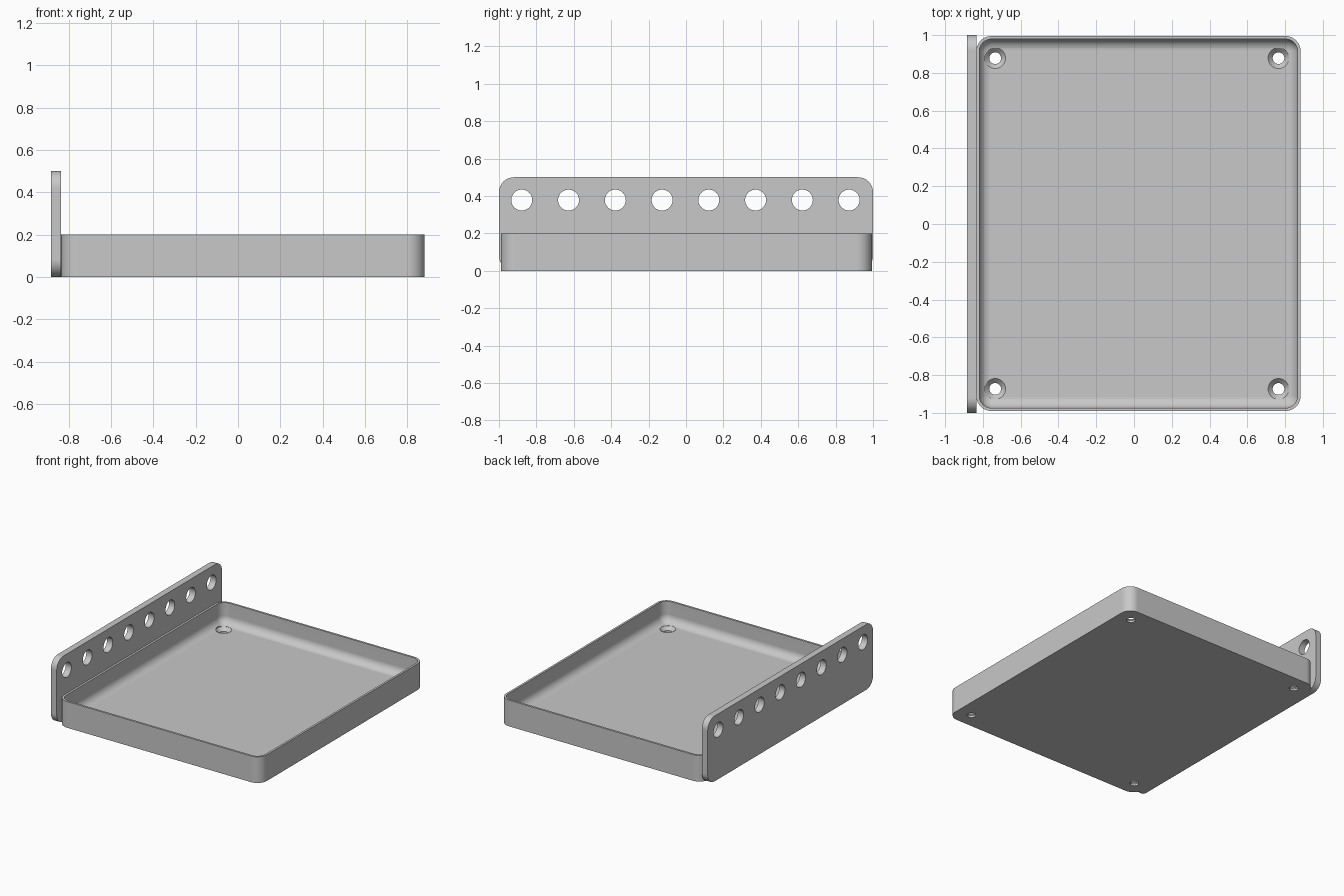
import bpy, bmesh, math
from mathutils import Vector

cube = bpy.data.objects.get("Cube")
if cube:
    bpy.data.objects.remove(cube, do_unlink=True)

grey = bpy.data.materials.new("plain grey")
grey.use_nodes = True
colour = (0.58, 0.58, 0.58, 1)
grey.diffuse_color = colour
grey.node_tree.nodes["Principled BSDF"].inputs["Base Color"].default_value = colour


def rounded_rect(u0, u1, v0, v1, r, steps=8):
    """Counter-clockwise outline with rounded corners."""
    corners = [(u1 - r, v1 - r), (u0 + r, v1 - r), (u0 + r, v0 + r), (u1 - r, v0 + r)]
    points = []
    for k, (u, v) in enumerate(corners):
        for i in range(steps + 1):
            a = (k + i / steps) * math.pi / 2
            points.append((u + r * math.cos(a), v + r * math.sin(a)))
    return points


def circle(u, v, r, steps=32):
    angles = [2 * math.pi * i / steps for i in range(steps)]
    return [(u + r * math.cos(a), v + r * math.sin(a)) for a in angles]


def loft(bm, rings):
    """Skin a list of closed rings and cap both ends."""
    loops = [[bm.verts.new(p) for p in ring] for ring in rings]
    n = len(loops[0])
    for a, b in zip(loops, loops[1:]):
        for i in range(n):
            j = (i + 1) % n
            bm.faces.new((a[i], a[j], b[j], b[i]))
    bm.faces.new(loops[0][::-1])
    bm.faces.new(loops[-1])


def make_object(name, bm):
    bmesh.ops.recalc_face_normals(bm, faces=bm.faces)
    mesh = bpy.data.meshes.new(name)
    bm.to_mesh(mesh)
    bm.free()
    mesh.materials.append(grey)
    ob = bpy.data.objects.new(name, mesh)
    bpy.context.collection.objects.link(ob)
    return ob


def drill(ob, cutter):
    """Subtract the cutter, then shade smooth with sharp edges kept."""
    mod = ob.modifiers.new("holes", "BOOLEAN")
    mod.operation = "DIFFERENCE"
    mod.solver = "EXACT"
    mod.object = cutter
    bpy.context.view_layer.update()
    graph = bpy.context.evaluated_depsgraph_get()
    mesh = bpy.data.meshes.new_from_object(ob.evaluated_get(graph))
    ob.modifiers.clear()
    ob.data = mesh
    bpy.data.objects.remove(cutter, do_unlink=True)
    mesh.shade_smooth()
    mesh.set_sharp_from_angle(angle=math.radians(30))
    weighted = ob.modifiers.new("weighted normals", "WEIGHTED_NORMAL")
    weighted.keep_sharp = True


# Tray: thin walls with a rounded fillet down to the floor
x0, x1, y0, y1 = -0.835, 0.882, -0.99, 0.995
height, floor, wall, fillet, corner = 0.2, 0.04, 0.016, 0.06, 0.08
section = [(0, 0), (0, height), (wall, height)]
for i in range(9):
    a = i / 8 * math.pi / 2
    section.append((wall + fillet * (1 - math.cos(a)), floor + fillet * (1 - math.sin(a))))
bm = bmesh.new()
loft(bm, [[(u, v, z) for u, v in rounded_rect(x0 + d, x1 - d, y0 + d, y1 - d, corner - d)]
          for d, z in section])
tray = make_object("tray", bm)

# Countersunk screw holes in the tray corners
bm = bmesh.new()
sink = [(0.031, -0.05), (0.031, 0.015), (0.055, floor), (0.055, 0.07)]
for x in (-0.735, 0.765):
    for y in (-0.873, 0.878):
        loft(bm, [[(u, v, z) for u, v in circle(x, y, r)] for r, z in sink])
drill(tray, make_object("screw_hole_cutter", bm))

# Upright side plate with rounded corners
bm = bmesh.new()
outline = rounded_rect(-1, 1, 0, 0.5, 0.08)
loft(bm, [[(x, u, v) for u, v in outline] for x in (-0.884, x0)])
plate = make_object("side_plate", bm)

# Row of round holes along the plate
bm = bmesh.new()
for i in range(8):
    hole = circle(-0.878 + 0.25 * i, 0.378, 0.056)
    loft(bm, [[(x, u, v) for u, v in hole] for x in (-0.95, -0.75)])
drill(plate, make_object("plate_hole_cutter", bm))
